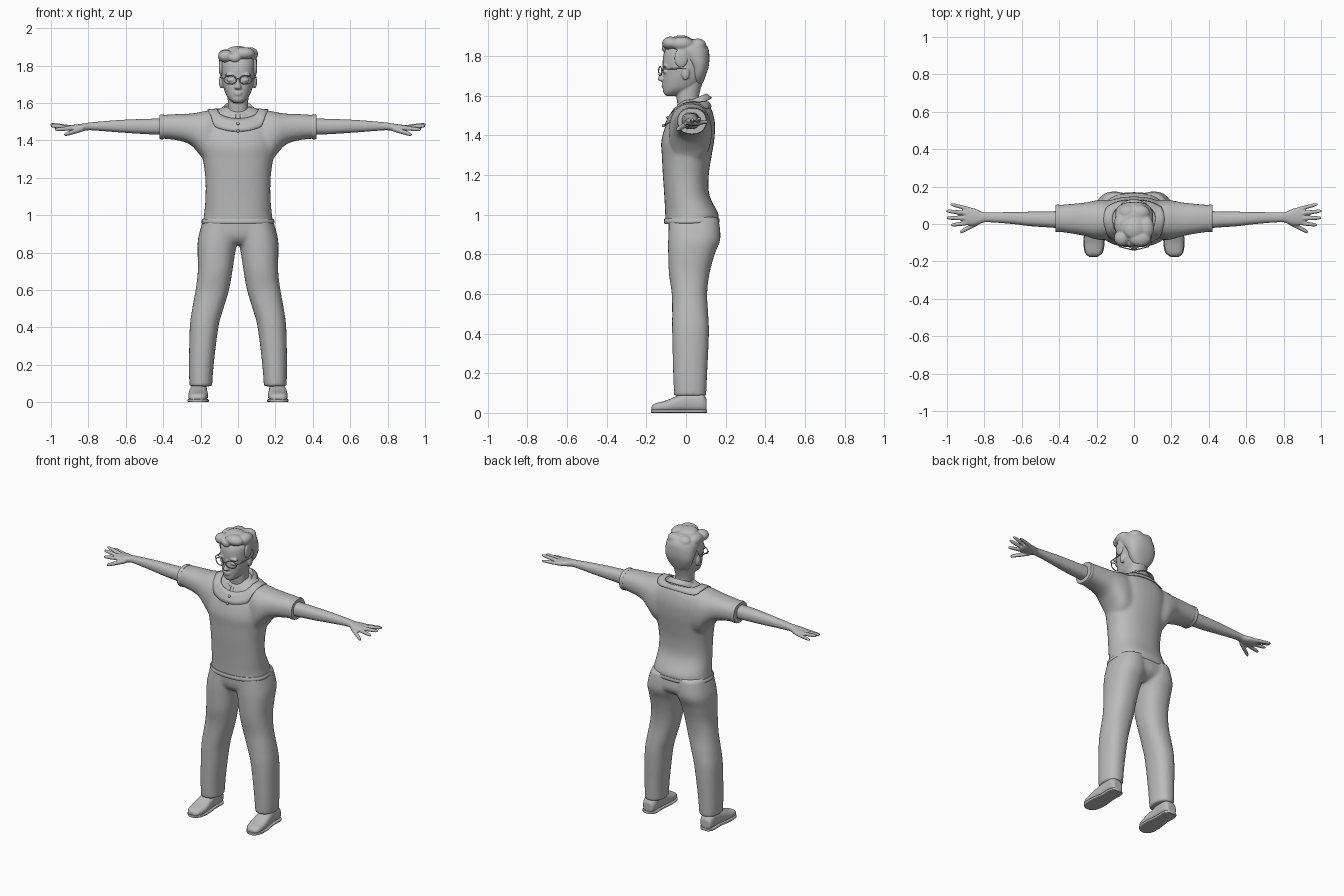
import bpy, bmesh
from math import sin, cos, pi, copysign, radians
from mathutils import Matrix, Vector

default_cube = bpy.data.objects.get("Cube")
if default_cube:
    bpy.data.objects.remove(default_cube, do_unlink=True)

grey = bpy.data.materials.new("plain grey")
grey.use_nodes = True
grey.diffuse_color = (0.5, 0.5, 0.5, 1)
shader = next(n for n in grey.node_tree.nodes if n.type == 'BSDF_PRINCIPLED')
shader.inputs["Base Color"].default_value = grey.diffuse_color
shader.inputs["Roughness"].default_value = 0.8


def catmull(a, b, c, d, t):
    return b + 0.5 * t * (c - a + t * (2*a - 5*b + 4*c - d + t * (3*(b - c) + d - a)))


def refine(rows, steps=4):
    """Pass a smooth spline through the cross-section rows."""
    result = []
    last = len(rows) - 1
    for i in range(last):
        four = [rows[max(0, min(last, i + k))] for k in (-1, 0, 1, 2)]
        for s in range(steps):
            result.append([catmull(*vals, s / steps) for vals in zip(*four)])
    return result + [rows[-1]]


def loft(bm, axis, rows, side=1, power=2.3, sides=32):
    """Skin rounded sections; each row is position, then bounds across the axis."""
    rings = []
    for pos, u0, u1, v0, v1 in refine(rows):
        ring = []
        for k in range(sides):
            a = 2 * pi * k / sides
            cu, cv = (copysign(abs(f) ** (2 / power), f) for f in (cos(a), sin(a)))
            u = (u0 + u1) / 2 + (u1 - u0) / 2 * cu
            v = (v0 + v1) / 2 + (v1 - v0) / 2 * cv
            x, y, z = {'x': (pos, u, v), 'y': (u, pos, v), 'z': (u, v, pos)}[axis]
            ring.append(bm.verts.new((x * side, y, z)))
        rings.append(ring)
    for low, high in zip(rings, rings[1:]):
        for k in range(sides):
            n = (k + 1) % sides
            bm.faces.new((low[k], low[n], high[n], high[k]))
    bm.faces.new(rings[0])
    bm.faces.new(rings[-1])


def centred(rows):
    """Turn height, half width, front, back rows into full bounds."""
    return [(z, -w, w, front, back) for z, w, front, back in rows]


def blob(bm, centre, size):
    bmesh.ops.create_icosphere(bm, subdivisions=3, radius=1,
                               matrix=Matrix.Translation(centre) @ Matrix.Diagonal((*size, 1)))


def finish(name, bm, voxel=0, smooth=0, solid=0, target=None):
    bmesh.ops.recalc_face_normals(bm, faces=bm.faces)
    mesh = bpy.data.meshes.new(name)
    bm.to_mesh(mesh)
    bm.free()
    mesh.materials.append(grey)
    mesh.shade_smooth()
    mesh.set_sharp_from_angle(angle=radians(45))
    obj = bpy.data.objects.new(name, mesh)
    bpy.context.collection.objects.link(obj)
    if voxel:
        mod = obj.modifiers.new("fuse", 'REMESH')
        mod.mode, mod.voxel_size, mod.use_smooth_shade = 'VOXEL', voxel, True
    if smooth:
        mod = obj.modifiers.new("soften", 'SMOOTH')
        mod.factor, mod.iterations = 0.5, smooth
    if target:
        mod = obj.modifiers.new("drape", 'SHRINKWRAP')
        mod.target, mod.offset = target, 0.004
        mod.wrap_mode = 'ABOVE_SURFACE'
    if solid:
        mod = obj.modifiers.new("thickness", 'SOLIDIFY')
        mod.thickness, mod.offset = solid, 0
    return obj


def wire(name, points, radius, cyclic=False):
    curve = bpy.data.curves.new(name, 'CURVE')
    curve.dimensions, curve.bevel_depth, curve.bevel_resolution = '3D', radius, 2
    spline = curve.splines.new('POLY')
    spline.points.add(len(points) - 1)
    for p, co in zip(spline.points, points):
        p.co = (*co, 1)
    spline.use_cyclic_u = cyclic
    curve.materials.append(grey)
    bpy.context.collection.objects.link(bpy.data.objects.new(name, curve))


def strip(bm, lines):
    """Join point lines of equal length into a sheet."""
    grid = [[bm.verts.new(p) for p in line] for line in lines]
    for a, b in zip(grid, grid[1:]):
        for k in range(len(a) - 1):
            bm.faces.new((a[k], a[k + 1], b[k + 1], b[k]))


# Shirt: torso and sleeves fused together
shirt_bm = bmesh.new()
loft(shirt_bm, 'z', centred([
    (.96, .19, -.105, .16), (1.0, .182, -.105, .165), (1.1, .174, -.11, .118),
    (1.2, .175, -.117, .115), (1.3, .188, -.122, .13), (1.37, .2, -.125, .142),
    (1.45, .2, -.103, .147), (1.51, .18, -.07, .137), (1.55, .13, -.045, .12),
    (1.58, .08, -.015, .1)]))
for side in (1, -1):
    loft(shirt_bm, 'x', [
        (.06, -.06, .12, 1.25, 1.565), (.16, -.085, .13, 1.27, 1.56),
        (.21, -.08, .125, 1.33, 1.55), (.26, -.065, .115, 1.38, 1.543),
        (.34, -.05, .107, 1.403, 1.54), (.418, -.04, .1, 1.41, 1.535)], side)
shirt = finish("shirt", shirt_bm, voxel=.01, smooth=6)

# Turned hem and sleeve cuffs
bm = bmesh.new()
loft(bm, 'z', centred([(.953, .19, -.108, .162), (.965, .196, -.112, .17),
                       (.98, .19, -.109, .168)]))
finish("shirt_hem", bm)
for side, label in ((1, "left"), (-1, "right")):
    bm = bmesh.new()
    loft(bm, 'x', [(.396, -.042, .102, 1.407, 1.537), (.41, -.044, .104, 1.405, 1.539),
                   (.42, -.041, .101, 1.408, 1.536)], side)
    finish(label + "_sleeve_cuff", bm)

# Yoke draped over the chest and shoulders
bm = bmesh.new()
turns = [2 * pi * k / 64 for k in range(65)]
strip(bm, [[(w * sin(a), .025 - d * cos(a), z - drop * cos(a)) for a in turns]
           for w, d, z, drop in ((.155, .125, 1.5, .055), (.14, .115, 1.515, .05),
                                 (.125, .105, 1.53, .04), (.11, .095, 1.545, .03))])
bmesh.ops.remove_doubles(bm, verts=bm.verts, dist=.0001)
finish("shirt_yoke", bm, solid=.007, target=shirt)

# Folded collar, open at the front
bm = bmesh.new()
turns = [.14 + (2 * pi - .28) * k / 48 for k in range(49)]
strip(bm, [[(w * sin(a), .022 - d * cos(a), z - drop * cos(a)) for a in turns]
           for w, d, z, drop in ((.068, .068, 1.535, .035), (.07, .075, 1.567, .035),
                                 (.077, .08, 1.573, .035), (.09, .093, 1.558, .042),
                                 (.105, .108, 1.535, .053))])
finish("collar", bm, solid=.006)
bm = bmesh.new()
for y, z in ((-.092, 1.49), (-.113, 1.45)):
    blob(bm, (0, y, z), (.008, .008, .008))
finish("buttons", bm)

# Trousers: pelvis and legs fused together
bm = bmesh.new()
loft(bm, 'z', centred([(.845, .07, -.05, .11), (.87, .15, -.075, .15),
                       (.91, .2, -.088, .17), (1.0, .176, -.09, .158)]))
for side in (1, -1):
    loft(bm, 'z', [
        (.085, .138, .26, -.06, .102), (.2, .13, .262, -.065, .107),
        (.4, .105, .258, -.07, .116), (.5, .078, .245, -.07, .112),
        (.6, .048, .227, -.072, .107), (.7, .03, .215, -.086, .118),
        (.8, .015, .216, -.09, .145), (.88, 0, .213, -.09, .174),
        (.98, .005, .185, -.085, .165)], side)
finish("trousers", bm, voxel=.01, smooth=5)

for side, label in ((1, "left"), (-1, "right")):
    # Shoe with a thin sole and an ankle
    bm = bmesh.new()
    loft(bm, 'y', [
        (-.174, .195, .24, .008, .032), (-.155, .172, .26, .004, .048),
        (-.1, .16, .266, .004, .063), (-.04, .163, .262, .004, .088),
        (.02, .165, .255, .004, .105), (.08, .166, .254, .004, .1),
        (.104, .18, .242, .006, .07)], side, power=2.6)
    loft(bm, 'z', [(.05, .172, .248, -.01, .085), (.16, .172, .245, -.01, .08)], side)
    finish(label + "_shoe", bm, voxel=.006, smooth=3)
    bm = bmesh.new()
    loft(bm, 'y', [
        (-.177, .198, .238, 0, .016), (-.15, .166, .264, 0, .018),
        (-.08, .156, .27, 0, .018), (0, .164, .258, 0, .018),
        (.08, .164, .258, 0, .018), (.107, .185, .24, 0, .018)], side, power=5)
    finish(label + "_sole", bm)

    # Arm, palm and fingers
    bm = bmesh.new()
    loft(bm, 'x', [
        (.37, -.025, .072, 1.43, 1.517), (.46, -.018, .067, 1.432, 1.516),
        (.55, -.012, .066, 1.437, 1.513), (.65, 0, .064, 1.444, 1.508),
        (.78, .01, .062, 1.454, 1.497), (.815, .005, .066, 1.452, 1.492),
        (.85, -.006, .082, 1.449, 1.487), (.89, -.006, .09, 1.449, 1.482),
        (.915, .002, .082, 1.456, 1.476)], side)
    fingers = [((.88, .08, 1.466), (.982, .106, 1.468), .011),
               ((.88, .055, 1.468), (1.004, .07, 1.486), .012),
               ((.88, .03, 1.468), (1.002, .033, 1.478), .012),
               ((.88, .007, 1.466), (.978, -.006, 1.458), .012),
               ((.825, .012, 1.463), (.93, -.044, 1.43), .014)]
    for root, tip, r in fingers:
        rows = []
        for t, size in ((0, 1), (.5, .95), (.85, .8), (1, .45)):
            x, y, z = Vector(root).lerp(Vector(tip), t)
            rows.append((x, y - r * size, y + r * size, z - r * size, z + r * size))
        loft(bm, 'x', rows, side, power=2, sides=16)
    finish(label + "_arm", bm, voxel=.0045, smooth=2)

# Head, neck and facial features
bm = bmesh.new()
loft(bm, 'z', centred([(1.5, .062, -.035, .08), (1.55, .056, -.042, .07),
                       (1.6, .054, -.048, .066), (1.67, .06, -.04, .085)]))
loft(bm, 'z', centred([
    (1.6, .022, -.102, -.05), (1.615, .042, -.114, .0), (1.64, .062, -.116, .05),
    (1.68, .077, -.117, .085), (1.72, .086, -.115, .1), (1.77, .092, -.118, .11),
    (1.82, .092, -.11, .108), (1.86, .07, -.08, .085), (1.88, .03, -.04, .04)]))
loft(bm, 'z', centred([(1.673, .013, -.13, -.1), (1.681, .02, -.143, -.1),
                       (1.69, .016, -.142, -.1), (1.715, .009, -.128, -.1),
                       (1.74, .01, -.12, -.1)]), power=2)
for z, w in ((1.655, .025), (1.645, .021)):
    blob(bm, (0, -.113, z), (w, .011, .006))
for side in (1, -1):
    blob(bm, (side * .038, -.104, 1.722), (.02, .013, .011))
    blob(bm, (side * .042, -.108, 1.75), (.03, .012, .008))
    blob(bm, (side * .09, -.002, 1.712), (.012, .02, .034))
finish("head", bm, voxel=.005, smooth=2)

# Swept hair built from overlapping locks
bm = bmesh.new()
loft(bm, 'z', centred([
    (1.66, .045, .03, .083), (1.7, .078, .025, .1), (1.75, .096, .015, .115),
    (1.8, .102, -.03, .118), (1.84, .1, -.08, .112), (1.87, .08, -.08, .088),
    (1.885, .05, -.05, .05)]))
locks = [((-.065, -.075, 1.85), (.042, .042, .034)), ((.03, -.078, 1.865), (.06, .043, .034)),
         ((.0, -.025, 1.878), (.06, .055, .027)), ((.066, -.02, 1.862), (.042, .06, .036)),
         ((-.07, .0, 1.85), (.037, .06, .036)), ((.035, .06, 1.855), (.05, .042, .034)),
         ((-.035, .06, 1.855), (.045, .04, .03)), ((-.015, -.1, 1.84), (.03, .022, .025))]
for centre, size in locks:
    blob(bm, centre, size)
for side in (1, -1):
    blob(bm, (side * .09, -.025, 1.79), (.013, .035, .05))
finish("hair", bm, voxel=.006, smooth=2)

# Glasses
for side, label in ((1, "left"), (-1, "right")):
    rim = [(side * (.042 + .033 * cos(a)), -.13 + .008 * cos(a), 1.724 + .023 * sin(a))
           for a in (2 * pi * k / 32 for k in range(32))]
    wire(label + "_lens_rim", rim, .003, cyclic=True)
    wire(label + "_temple", [(side * x, y, z) for x, y, z in (
        (.075, -.122, 1.73), (.09, -.108, 1.735), (.097, 0, 1.738))], .003)
wire("glasses_bridge", [(-.01, -.137, 1.728), (0, -.14, 1.732), (.01, -.137, 1.728)], .003)
